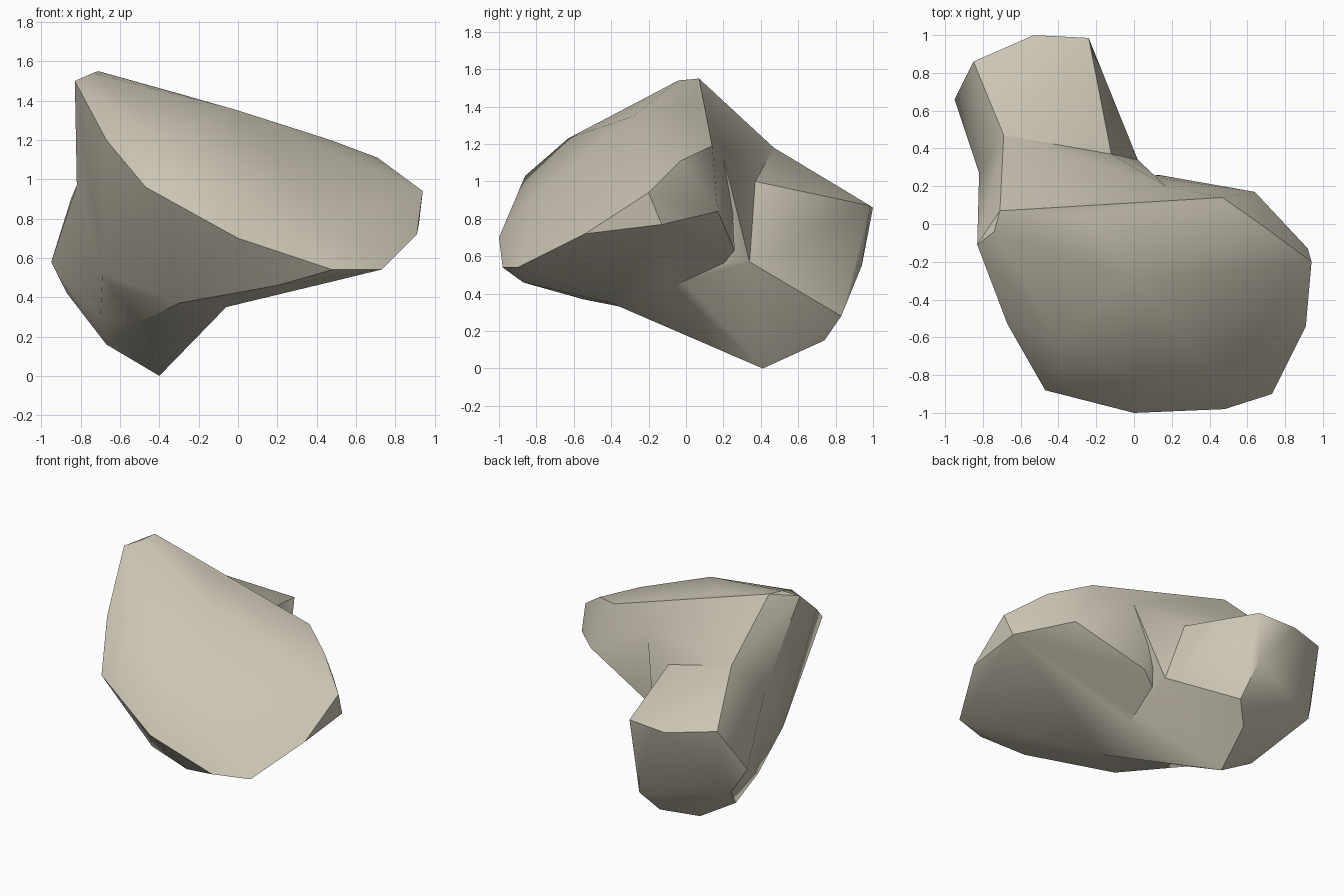
import bpy
import bmesh
import math

default_cube = bpy.data.objects.get("Cube")
if default_cube:
    bpy.data.objects.remove(default_cube, do_unlink=True)


def make_material(name, colour):
    material = bpy.data.materials.new(name)
    material.use_nodes = True
    material.diffuse_color = colour
    shader = material.node_tree.nodes["Principled BSDF"]
    shader.inputs["Base Color"].default_value = colour
    shader.inputs["Roughness"].default_value = 0.9
    return material


def make_chunk(name, corner_groups, material):
    """Wrap a tight faceted skin around groups of corner points."""
    bm = bmesh.new()
    for group in corner_groups:
        for corner in group:
            bm.verts.new(corner)
    result = bmesh.ops.convex_hull(bm, input=bm.verts[:])
    spare = set(result["geom_interior"]) | set(result["geom_unused"])
    loose = [item for item in spare if isinstance(item, bmesh.types.BMVert)]
    bmesh.ops.delete(bm, geom=loose, context="VERTS")
    bmesh.ops.recalc_face_normals(bm, faces=bm.faces[:])
    mesh = bpy.data.meshes.new(name)
    bm.to_mesh(mesh)
    bm.free()
    mesh.materials.append(material)
    chunk = bpy.data.objects.new(name, mesh)
    bpy.context.collection.objects.link(chunk)
    return chunk


def select_only(target):
    bpy.ops.object.select_all(action="DESELECT")
    target.select_set(True)
    bpy.context.view_layer.objects.active = target


def fuse_into(target, piece):
    select_only(target)
    fuse = target.modifiers.new("fuse", "BOOLEAN")
    fuse.operation = "UNION"
    fuse.solver = "EXACT"
    fuse.object = piece
    bpy.ops.object.modifier_apply(modifier=fuse.name)
    bpy.data.objects.remove(piece, do_unlink=True)


stone = make_material("pale sandstone", (0.60, 0.56, 0.45, 1))

# Overhanging slab: peak, rounded crown and back edge
peak = [(-.83, -.11, 1.5), (-.71, .07, 1.55), (-.74, -.04, 1.54)]
ridge = [(-.28, .04, 1.43), (0, -.05, 1.34)]
crown = [(0, -.28, 1.35), (.25, -.2, 1.25), (.47, -.15, 1.2)]
back_edge = [(.47, .14, 1.19), (.17, .2, 1.13), (.09, .25, .83), (.13, .26, .63)]

# Sloping upper face and its outer rim
upper_face = [(-.67, -.53, 1.2), (-.4, -.63, 1.23), (-.38, -.86, 1.03),
              (.1, -.84, .91), (.45, -.84, .76)]
front_rim = [(-.47, -.88, .96), (0, -1, .7), (.48, -.98, .54), (.73, -.9, .54)]
side_rim = [(.91, -.54, .72), (.94, -.2, .94), (.71, -.03, 1.11),
            (.92, -.13, .77), (.64, .17, .84)]

# Undercut and the lip where it drops towards the foot
underside = [(.2, -.87, .46), (-.3, -.55, .37)]
lip = [(-.06, -.4, .35), (-.5, -.05, .27)]
undercut_side = [(-.57, -.44, .64), (-.69, -.12, .52)]
flank = [(-.8, .12, 1.13)]

# Neck joining the slab to the spur
saddle = [(-.69, .47, 1.18), (-.82, .27, .97)]
inner_corner = [(-.12, .37, 1), (-.12, .37, .68)]
crease = [(.02, .34, .57)]
foot = [(-.7, .18, .3), (-.67, .39, .16), (-.4, .41, 0)]

# Spur: flat top, blunt rounded end and bulging flank
spur_top = [(-.85, .86, .9), (-.53, 1, .86), (-.24, .985, .87)]
spur_end = [(-.28, .94, .55), (-.21, .83, .28), (-.31, .74, .15)]
spur_flank = [(-.95, .66, .58), (-.87, .73, .42)]
spur_root = [(-.4, .1, .9)]

rock = make_chunk(
    "rock_body",
    [peak, ridge, crown, back_edge, upper_face, front_rim, side_rim,
     underside, lip, undercut_side, flank],
    stone)
neck = make_chunk(
    "rock_neck",
    [peak, ridge, back_edge[1:2], lip, undercut_side, flank,
     saddle, inner_corner, crease, foot],
    stone)
spur = make_chunk(
    "rock_spur",
    [saddle, inner_corner, crease, foot,
     spur_top, spur_end, spur_flank, spur_root],
    stone)

# Fuse everything into one solid
for piece in (neck, spur):
    fuse_into(rock, piece)

# Worn facets with crisp main edges
select_only(rock)
bpy.ops.object.shade_smooth_by_angle(angle=math.radians(36))
